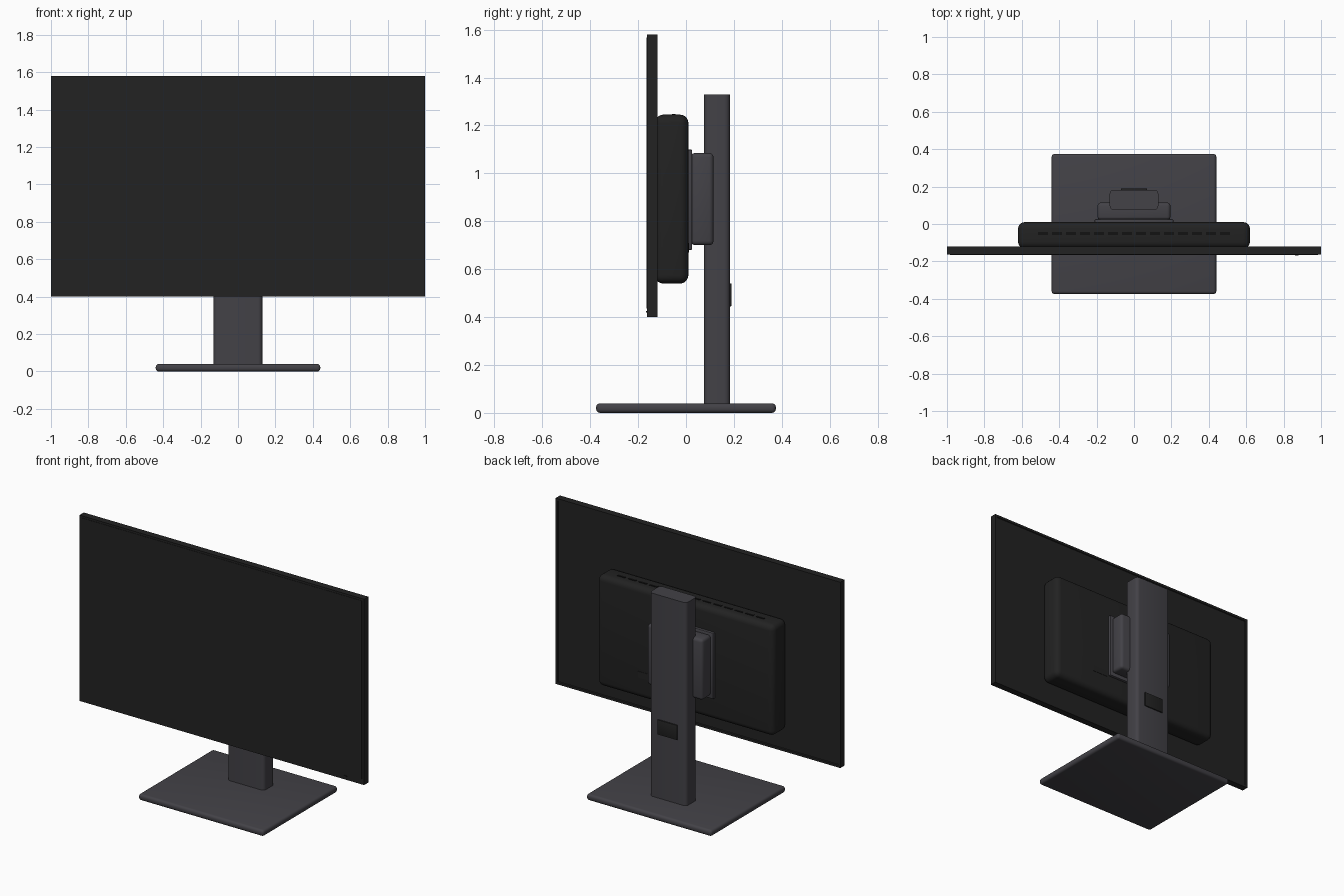
import bpy, bmesh

cube = bpy.data.objects.get("Cube")
if cube:
    bpy.data.objects.remove(cube, do_unlink=True)


def material(name, rgb):
    m = bpy.data.materials.new(name)
    m.use_nodes = True
    m.diffuse_color = (*rgb, 1)
    m.node_tree.nodes["Principled BSDF"].inputs["Base Color"].default_value = (*rgb, 1)
    return m


BLACK = material("black plastic", (0.016, 0.016, 0.016))
GREY = material("dark grey", (0.056, 0.054, 0.063))
DARK = material("vent black", (0.006, 0.006, 0.006))


def box(name, x, y, z, mat, bevel=0.0, segments=3, upright=False, inset_back=None):
    """Box from (min, max) ranges; upright bevels only the vertical edges."""
    bm = bmesh.new()
    bmesh.ops.create_cube(bm, size=1)
    for v in bm.verts:
        v.co = [r[0] if c < 0 else r[1] for c, r in zip(v.co, (x, y, z))]
    if inset_back:
        bm.normal_update()
        back = [f for f in bm.faces if f.normal.y > 0.9]
        bmesh.ops.inset_region(bm, faces=back, thickness=inset_back, depth=0)
        bmesh.ops.inset_region(bm, faces=back, thickness=0.004, depth=-0.005)
    if bevel:
        edges = [e for e in bm.edges if not upright
                 or abs(e.verts[0].co.z - e.verts[1].co.z) > 0.1]
        bmesh.ops.bevel(bm, geom=edges, offset=bevel, segments=segments,
                        profile=0.5, affect='EDGES', clamp_overlap=True)
    mesh = bpy.data.meshes.new(name)
    bm.to_mesh(mesh)
    bm.free()
    obj = bpy.data.objects.new(name, mesh)
    bpy.context.collection.objects.link(obj)
    mesh.materials.append(mat)
    if bevel:
        bpy.context.view_layer.objects.active = obj
        bpy.ops.object.select_all(action='DESELECT')
        obj.select_set(True)
        bpy.ops.object.shade_smooth_by_angle(angle=0.6)
    return obj


# Stand
box("stand_base", (-0.44, 0.44), (-0.375, 0.375), (0, 0.04), GREY, 0.016, 4)
box("stand_column", (-0.13, 0.13), (0.075, 0.183), (0.035, 1.33), GREY, 0.022, 4, upright=True)
box("cable_clip", (-0.07, 0.07), (0.17, 0.19), (0.445, 0.54), BLACK, 0.003, 2)

# Mount between column and housing
box("mount_block", (-0.195, 0.195), (0.02, 0.115), (0.70, 1.085), GREY, 0.018, 3)
box("mount_plate", (-0.21, 0.21), (0.0, 0.026), (0.68, 1.10), GREY, 0.006, 2)

# Display
box("display_shell", (-1, 1), (-0.163, -0.12), (0.40, 1.58), BLACK, inset_back=0.02)
box("screen_panel", (-0.985, 0.985), (-0.165, -0.16), (0.435, 1.567), BLACK)
box("power_button", (0.86, 0.88), (-0.168, -0.16), (0.42, 0.426), BLACK)
box("rear_housing", (-0.62, 0.62), (-0.13, 0.01), (0.54, 1.245), BLACK, 0.035, 5)

# Housing details: vents along the top and a port cover on the back
for i in range(14):
    cx = (i - 6.5) * 0.075
    box(f"vent_slot_{i + 1}", (cx - 0.027, cx + 0.027), (-0.058, -0.044), (1.242, 1.248), DARK)
box("port_cover", (0.22, 0.33), (0.007, 0.012), (0.67, 0.71), BLACK)
